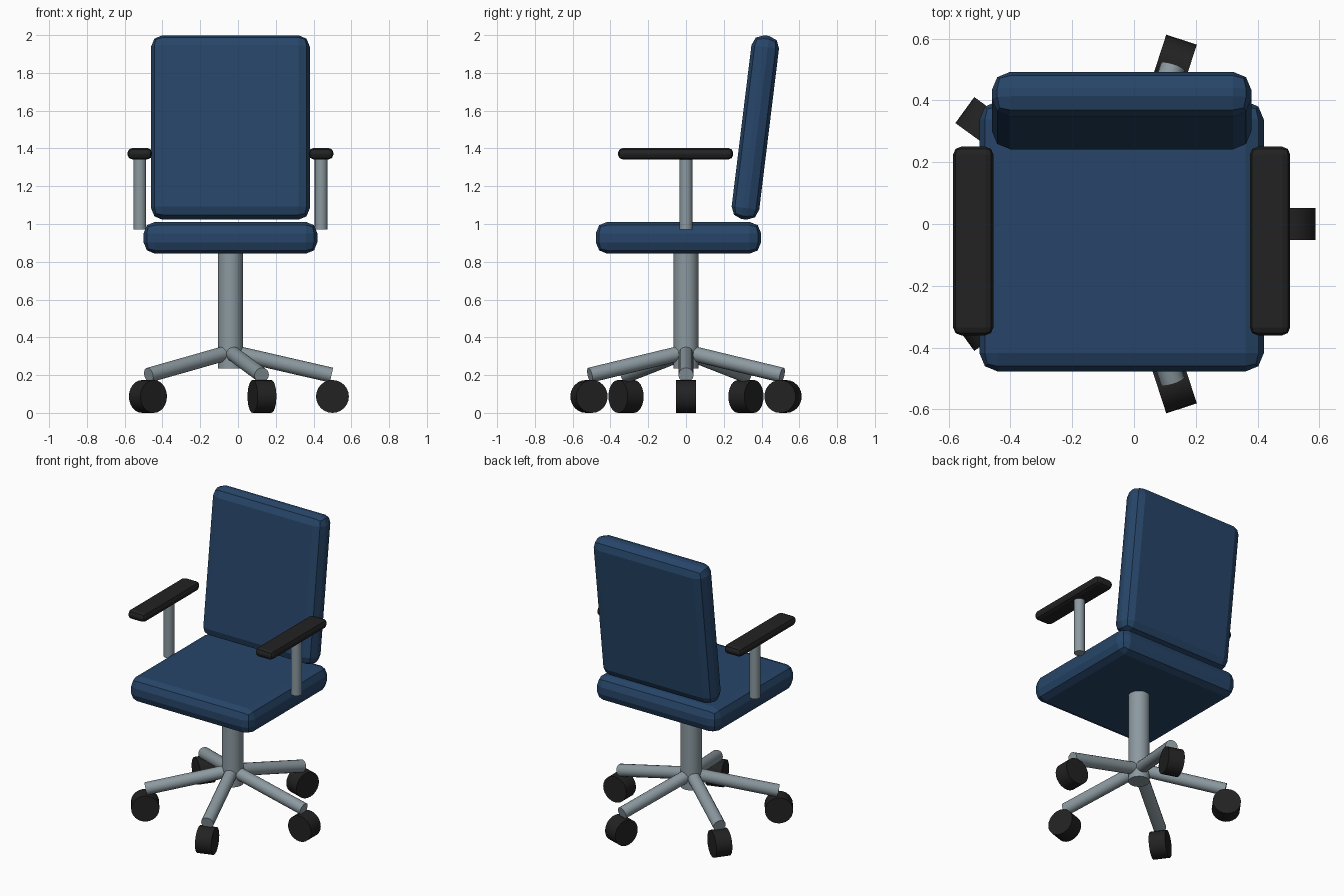
import bpy, math
from mathutils import Vector

if "Cube" in bpy.data.objects:
    bpy.data.objects.remove(bpy.data.objects["Cube"])

CX = -0.04  # centre line of the chair


def material(name, rgb):
    m = bpy.data.materials.new(name)
    m.diffuse_color = (*rgb, 1)
    m.use_nodes = True
    m.node_tree.nodes["Principled BSDF"].inputs["Base Color"].default_value = m.diffuse_color
    return m


BLUE = material("blue fabric", (0.02, 0.06, 0.14))
GREY = material("grey metal", (0.26, 0.32, 0.35))
BLACK = material("black plastic", (0.016, 0.016, 0.016))


def padded_box(name, loc, size, bevel, mat, tilt=0):
    bpy.ops.mesh.primitive_cube_add(size=1, location=loc)
    ob = bpy.context.object
    ob.name = name
    ob.scale = size
    bpy.ops.object.transform_apply(location=False, rotation=False, scale=True)
    ob.rotation_euler.x = tilt
    mod = ob.modifiers.new("soft edges", 'BEVEL')
    mod.width = bevel
    mod.segments = 2
    ob.data.materials.append(mat)
    return ob


def rod(name, start, end, radius, mat, sides=24):
    a, b = Vector(start), Vector(end)
    bpy.ops.mesh.primitive_cylinder_add(vertices=sides, radius=radius,
                                        depth=(b - a).length, location=(a + b) / 2)
    ob = bpy.context.object
    ob.name = name
    ob.rotation_euler = (b - a).to_track_quat('Z', 'Y').to_euler()
    ob.data.materials.append(mat)
    bpy.ops.object.shade_smooth_by_angle(angle=math.radians(30))
    return ob


# Cushions
padded_box("seat", (CX, -0.04, 0.927), (0.92, 0.875, 0.168), 0.06, BLUE)
padded_box("backrest", (CX, 0.367, 1.511), (0.84, 0.147, 0.98), 0.06, BLUE, math.radians(-7))

# Central column
rod("column", (CX, 0, 0.235), (CX, 0, 0.88), 0.066, GREY)

# Five legs with a wheel under each end
for i in range(5):
    a = math.radians(72 * i)
    out = Vector((math.cos(a), math.sin(a), 0))
    side = Vector((-math.sin(a), math.cos(a), 0))
    hub = Vector((CX, 0, 0))
    rod(f"leg_{i + 1}", hub + Vector((0, 0, 0.323)),
        hub + out * 0.535 + Vector((0, 0, 0.2)), 0.04, GREY, 16)
    wheel = hub + out * 0.54 + Vector((0, 0, 0.087))
    rod(f"wheel_{i + 1}", wheel - side * 0.052, wheel + side * 0.052, 0.087, BLACK)

# Armrests
for side, s in (("left", -1), ("right", 1)):
    x = CX + s * 0.48
    rod(f"{side}_arm_post", (x, 0, 0.97), (x, 0, 1.36), 0.034, GREY, 16)
    padded_box(f"{side}_arm_pad", (x, -0.055, 1.372), (0.13, 0.61, 0.06), 0.025, BLACK)
